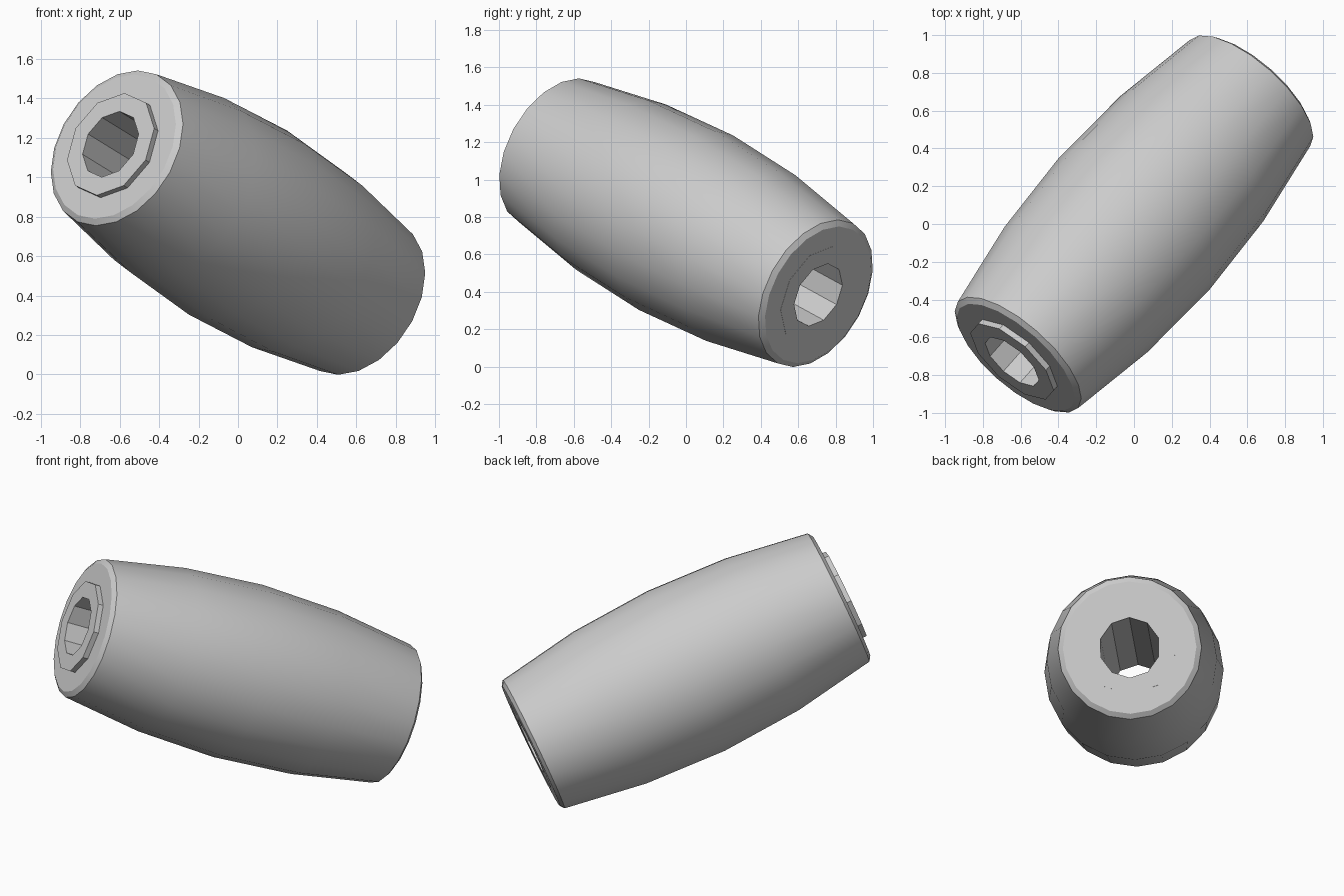
import bpy
import bmesh
import math
from mathutils import Matrix, Vector

cube = bpy.data.objects.get("Cube")
if cube:
    bpy.data.objects.remove(cube, do_unlink=True)

grey = bpy.data.materials.new("plain_grey")
grey.use_nodes = True
colour = (0.6, 0.6, 0.6, 1)
grey.diffuse_color = colour
grey.node_tree.nodes["Principled BSDF"].inputs["Base Color"].default_value = colour

# Tilted axis shared by all parts, pointing at the raised front end
AXIS = Vector((-0.614, -0.6925, 0.378))
PLACE = Matrix.Translation((0, 0, 0.77)) @ AXIS.to_track_quat('Z', 'Y').to_matrix().to_4x4()


def lathe(name, profile, sides):
    """Revolve a closed (radius, height) profile around the tilted axis."""
    bm = bmesh.new()
    rings = []
    for radius, height in profile:
        ring = []
        for i in range(sides):
            a = math.pi / 2 + math.tau * i / sides
            ring.append(bm.verts.new((radius * math.cos(a), radius * math.sin(a), height)))
        rings.append(ring)
    for k, lower in enumerate(rings):
        upper = rings[(k + 1) % len(rings)]
        for i in range(sides):
            j = (i + 1) % sides
            bm.faces.new((lower[i], lower[j], upper[j], upper[i]))
    bmesh.ops.recalc_face_normals(bm, faces=bm.faces[:])
    bm.transform(PLACE)
    mesh = bpy.data.meshes.new(name)
    bm.to_mesh(mesh)
    bm.free()
    mesh.materials.append(grey)
    obj = bpy.data.objects.new(name, mesh)
    bpy.context.collection.objects.link(obj)
    bpy.ops.object.select_all(action='DESELECT')
    obj.select_set(True)
    bpy.context.view_layer.objects.active = obj
    bpy.ops.object.shade_smooth_by_angle(angle=math.radians(30))
    return obj


# Bulging barrel body with chamfered rims, mirrored about its middle
half = [(0.503, 0.5), (0.425, 1.0), (0.395, 1.02), (0.25, 1.02)]
body = [(r, -h) for r, h in reversed(half)] + [(0.53, 0)] + half
lathe("barrel_body", body, 20)

# Inner sleeve: flush at the back, standing proud at the front
sleeve = [(0.18, -1.021), (0.28, -1.021), (0.28, 1.052), (0.18, 1.052)]
lathe("inner_sleeve", sleeve, 10)
